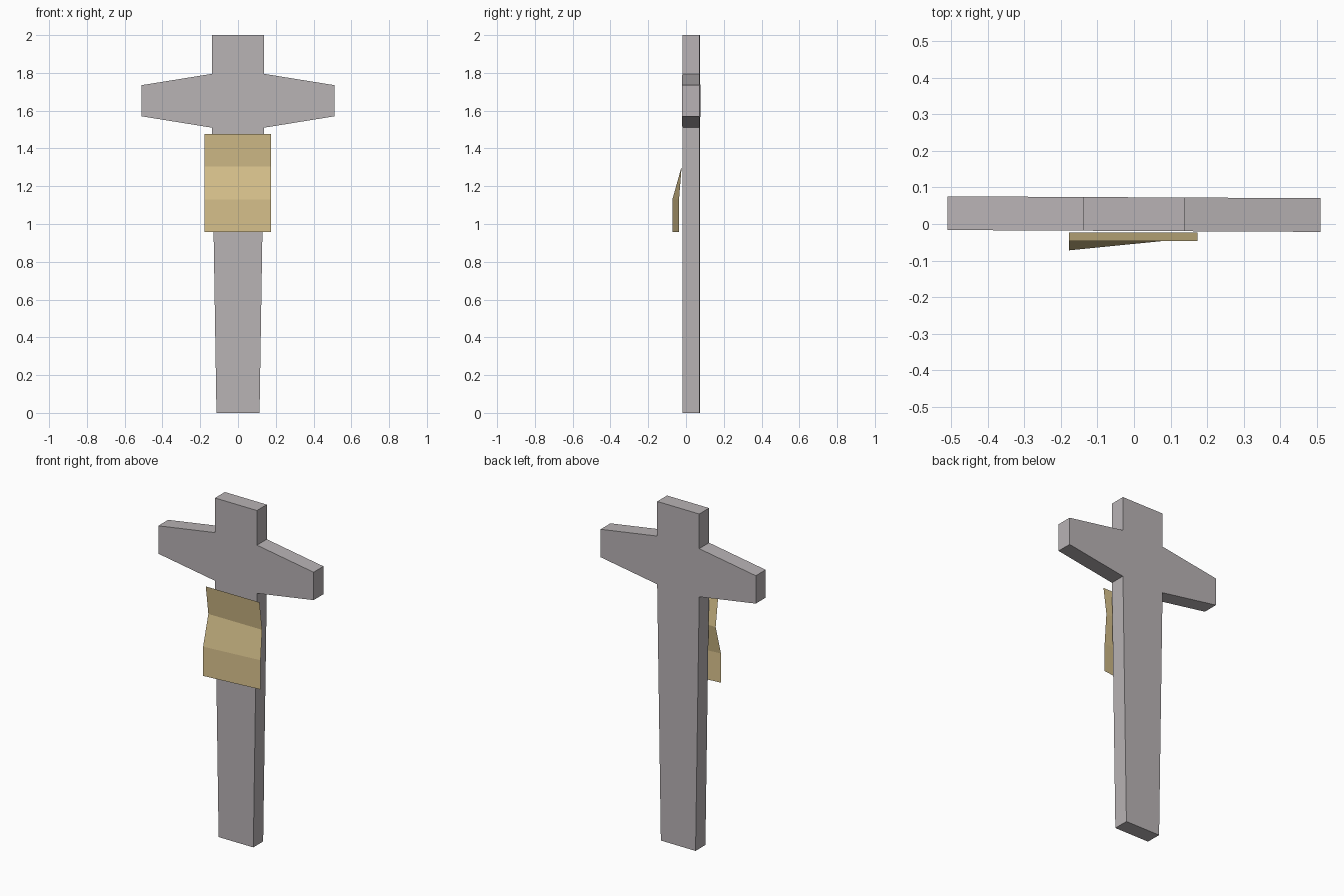
import bpy

if "Cube" in bpy.data.objects:
    bpy.data.objects.remove(bpy.data.objects["Cube"])


def add_mesh(name, verts, faces, color):
    mesh = bpy.data.meshes.new(name)
    mesh.from_pydata(verts, [], faces)
    mesh.update()
    obj = bpy.data.objects.new(name, mesh)
    bpy.context.collection.objects.link(obj)
    mat = bpy.data.materials.new(name + "_material")
    mat.diffuse_color = color
    mat.use_nodes = True
    mat.node_tree.nodes["Principled BSDF"].inputs["Base Color"].default_value = mat.diffuse_color
    mesh.materials.append(mat)
    return obj


# Stone cross: mirrored outline extruded in depth, turned very slightly
half = [(0.114, 0), (0.138, 1.51), (0.51, 1.57),
        (0.51, 1.735), (0.138, 1.795), (0.138, 2.0)]
outline = half + [(-x, z) for x, z in reversed(half)]
n = len(outline)
verts = [(x, y - 0.005 * x, z) for y in (-0.019, 0.073) for x, z in outline]
faces = [tuple(range(n)), tuple(reversed(range(n, 2 * n)))]
faces += [(i, i + n, (i + 1) % n + n, (i + 1) % n) for i in range(n)]
add_mesh("cross", verts, faces, (0.48, 0.45, 0.46, 1))

# Hanging cloth: thin folded sheet, rows of (left y, right y, z)
rows = [(-0.047, -0.047, 1.477), (-0.023, -0.023, 1.305),
        (-0.072, -0.037, 1.13), (-0.072, -0.037, 0.957)]
verts = [v for yl, yr, z in rows for v in ((-0.178, yl, z), (0.174, yr, z))]
faces = [(2 * i, 2 * i + 2, 2 * i + 3, 2 * i + 1) for i in range(len(rows) - 1)]
add_mesh("cloth", verts, faces, (0.70, 0.55, 0.27, 1))
